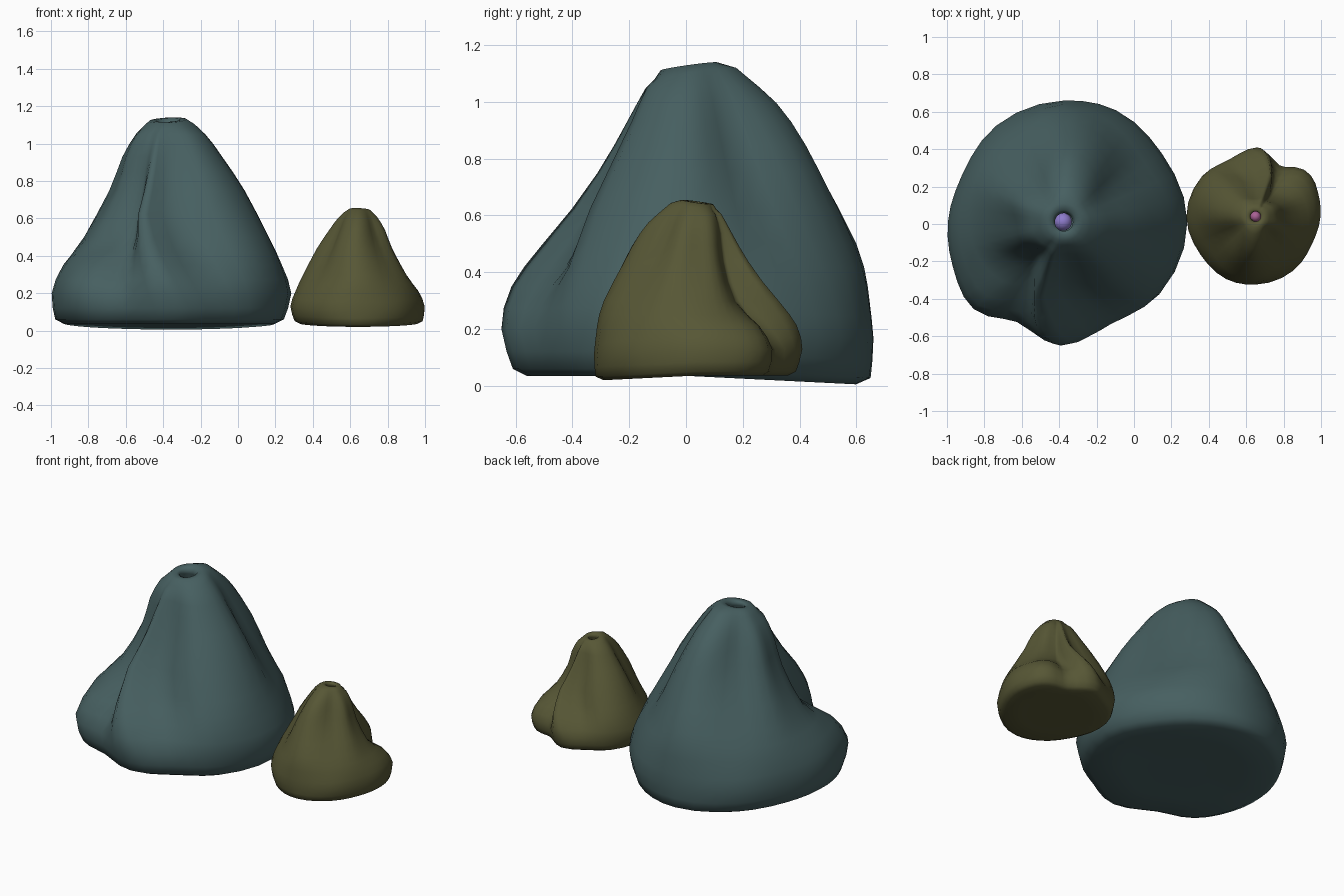
import bpy, bmesh
from math import sin, cos, pi, radians
from mathutils import Vector

if "Cube" in bpy.data.objects:
    bpy.data.objects.remove(bpy.data.objects["Cube"])

# Side profile heights, and radius at each height for key directions round the mound
LEVELS = [.06, .2, .35, .5, .75, .93, 1.05, 1.125]
FOLDS = [
    (0,   [.62, .66, .61, .54, .41, .29, .20, .10]),
    (35,  [.60, .64, .58, .48, .33, .24, .18, .10]),
    (65,  [.63, .66, .62, .55, .44, .33, .23, .10]),
    (90,  [.64, .65, .63, .59, .46, .36, .25, .10]),
    (125, [.60, .63, .58, .50, .33, .23, .17, .10]),
    (155, [.58, .60, .56, .48, .34, .26, .18, .10]),
    (180, [.60, .62, .56, .44, .29, .23, .17, .10]),
    (202, [.62, .64, .57, .41, .28, .23, .17, .10]),
    (224, [.63, .67, .57, .34, .23, .20, .16, .10]),
    (246, [.57, .59, .46, .34, .24, .20, .15, .10]),
    (272, [.62, .66, .63, .53, .34, .23, .16, .10]),
    (298, [.58, .60, .51, .39, .26, .19, .15, .10]),
    (324, [.61, .64, .61, .54, .39, .27, .19, .10]),
]


def spline(a, b, c, d, t):
    return b + .5 * t * (c - a + t * (2*a - 5*b + 4*c - d + t * (3*(b - c) + d - a)))


def sample(values, i, t, closed):
    n = len(values)
    pick = [values[k % n] if closed else values[min(max(k, 0), n - 1)] for k in range(i - 1, i + 3)]
    return spline(*pick, t)


def material(name, color):
    m = bpy.data.materials.new(name)
    m.diffuse_color = (*color, 1)
    m.use_nodes = True
    m.node_tree.nodes["Principled BSDF"].inputs["Base Color"].default_value = m.diffuse_color
    return m


def mound(name, loc, scale, turn, notch, color):
    count = len(FOLDS)
    columns = []
    for i in range(count):
        start = FOLDS[i][0]
        end = FOLDS[(i + 1) % count][0] + (360 if i == count - 1 else 0)
        for s in range(3):
            t = s / 3
            ang = radians(start + (end - start) * t)
            radii = [sample([f[1][k] for f in FOLDS], i, t, True) for k in range(len(LEVELS))]
            # deeper groove beside the front lobe
            groove = 1 - notch * max(0, 1 - abs(ang - radians(242)) / .52)
            side = []
            for k in range(len(LEVELS) - 1):
                for h in (0, .5):
                    side.append((sample(radii, k, h, False) * groove, sample(LEVELS, k, h, False)))
            side.append((radii[-1], LEVELS[-1]))
            # rounded underside edge, then the wall, then lip and inner chamber
            base = [(.001, .035), (radii[0] * .6, .035), (radii[0] * .92 * groove, .035)]
            lip = [(.065, 1.125), (.048, 1.11), (.05, 1.09), (.10, .98), (.12, .86), (.001, .82)]
            columns.append((ang, base + side + lip))
    bm = bmesh.new()
    rings = []
    for ang, column in columns:
        ring = []
        sway = radians(27) * max(0, 1 - abs(ang - radians(284)) / radians(54))
        for r, z in column:
            # front folds lean sideways as they climb
            a = ang - sway * min(1, max(0, z - .12) / .5)
            x, y = r * cos(a), r * sin(a)
            tilt = 0
            if z < .3:
                tilt = -.05 * max(0, y)
            elif z > 1.08 and r > .055:
                tilt = .05 * x + .14 * y
            ring.append(bm.verts.new((x, y, z + tilt)))
        rings.append(ring)
    for i, a in enumerate(rings):
        b = rings[(i + 1) % len(rings)]
        for k in range(len(a) - 1):
            bm.faces.new((a[k], b[k], b[k + 1], a[k + 1]))
    bmesh.ops.remove_doubles(bm, verts=bm.verts, dist=.004)
    bmesh.ops.recalc_face_normals(bm, faces=bm.faces)
    for f in bm.faces:
        f.smooth = True
    mesh = bpy.data.meshes.new(name)
    bm.to_mesh(mesh)
    bm.free()
    ob = bpy.data.objects.new(name, mesh)
    bpy.context.collection.objects.link(ob)
    ob.location, ob.scale, ob.rotation_euler.z = loc, (scale,) * 3, turn
    mesh.materials.append(material(name + "_skin", color))


def core(name, loc, radius, color):
    bpy.ops.mesh.primitive_uv_sphere_add(segments=20, ring_count=12, radius=radius, location=loc)
    ob = bpy.context.object
    ob.name = name
    bpy.ops.object.shade_smooth()
    ob.data.materials.append(material(name + "_color", color))


# Large and small vented mounds, each with a ball deep in its vent
mound("large_mound", (-.375, .01, 0), 1, 0, 0, (.062, .115, .118))
mound("small_mound", (.65, .04, .017), .56, pi, .1, (.095, .095, .036))
core("large_vent_ball", (-.38, .012, .95), .048, (.27, .2, .6))
core("small_vent_ball", (.65, .04, .55), .027, (.4, .12, .3))
